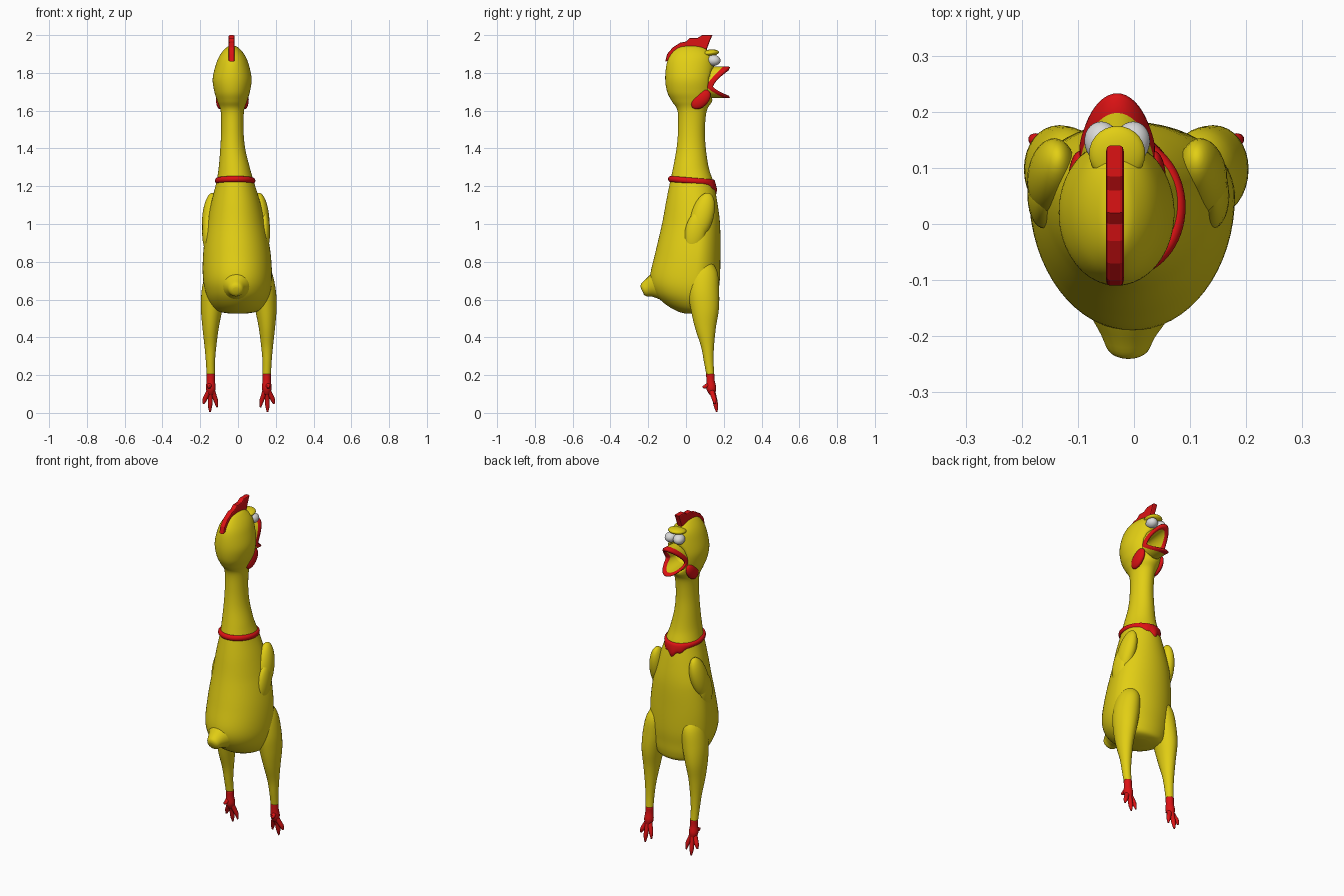
import bpy, bmesh, math
from mathutils import Vector, Euler, Matrix

if "Cube" in bpy.data.objects:
    bpy.data.objects.remove(bpy.data.objects["Cube"])


def material(name, rgb):
    m = bpy.data.materials.new(name)
    m.diffuse_color = (*rgb, 1)
    m.use_nodes = True
    m.node_tree.nodes["Principled BSDF"].inputs["Base Color"].default_value = m.diffuse_color
    return m


YELLOW = material("yellow rubber", (0.76, 0.62, 0.007))
RED = material("red paint", (0.72, 0.006, 0.007))
WHITE = material("eye white", (0.70, 0.70, 0.70))


def finish(name, bm, mats, smooth=True):
    bmesh.ops.recalc_face_normals(bm, faces=bm.faces)
    me = bpy.data.meshes.new(name)
    bm.to_mesh(me)
    bm.free()
    for m in mats:
        me.materials.append(m)
    for p in me.polygons:
        p.use_smooth = smooth
    ob = bpy.data.objects.new(name, me)
    bpy.context.collection.objects.link(ob)
    return ob


def skin(name, rings, mats, cap=True, loop=False, rule=None):
    """Bridge a list of point rings into a surface."""
    bm = bmesh.new()
    vs = [[bm.verts.new(p) for p in r] for r in rings]
    n = len(rings[0])
    for i in range(len(vs) if loop else len(vs) - 1):
        a, b = vs[i], vs[(i + 1) % len(vs)]
        for j in range(n):
            f = bm.faces.new((a[j], a[(j + 1) % n], b[(j + 1) % n], b[j]))
            if rule:
                f.material_index = rule(i)
    if cap:
        bm.faces.new(vs[0])
        bm.faces.new(vs[-1])
    return finish(name, bm, mats)


def spline(rows, k):
    """Catmull-Rom through all columns, k steps per span."""
    out = []
    for i in range(len(rows) - 1):
        quad = (rows[max(i - 1, 0)], rows[i], rows[i + 1], rows[min(i + 2, len(rows) - 1)])
        for s in range(k):
            t = s / k
            out.append([0.5 * (2 * b + (c - a) * t + (2 * a - 5 * b + 4 * c - d) * t * t
                               + (3 * b - a - 3 * c + d) * t ** 3) for a, b, c, d in zip(*quad)])
    return out + [list(rows[-1])]


def section(z, xc, rx, y0, y1, split=0.5, n=64):
    """Egg-shaped horizontal ring; split sets where it is widest."""
    yc = y0 + split * (y1 - y0)
    pts = []
    for j in range(n):
        c, s = math.cos(2 * math.pi * j / n), math.sin(2 * math.pi * j / n)
        pts.append(Vector((xc + rx * c, yc + s * ((y1 - yc) if s > 0 else (yc - y0)), z)))
    return pts


def tube(name, pts, mat, n=14):
    """Round tapering tube through (x, y, z, radius) points."""
    p = spline(pts, 4)
    rings = []
    for i, q in enumerate(p):
        d = Vector(p[min(i + 1, len(p) - 1)][:3]) - Vector(p[max(i - 1, 0)][:3])
        rot = d.to_track_quat('Z', 'Y')
        rings.append([Vector(q[:3]) + rot @ Vector((q[3] * math.cos(2 * math.pi * j / n),
                      q[3] * math.sin(2 * math.pi * j / n), 0)) for j in range(n)])
    return skin(name, rings, [mat])


def blob(name, loc, radii, mat, rot=(0, 0, 0)):
    bm = bmesh.new()
    m = Matrix.Translation(loc) @ Euler(rot).to_matrix().to_4x4() @ Matrix.Diagonal((*radii, 1))
    bmesh.ops.create_uvsphere(bm, u_segments=28, v_segments=18, radius=1, matrix=m)
    return finish(name, bm, [mat])


# Head, neck and torso: rows of z, centre x, half width, back y, chest y
profile = [
    (1.945, -.03, .004, .02, .03), (1.935, -.03, .03, -.04, .09), (1.90, -.03, .062, -.08, .135),
    (1.85, -.03, .085, -.102, .148), (1.77, -.031, .103, -.11, .15), (1.70, -.031, .094, -.10, .145),
    (1.65, -.031, .078, -.075, .138), (1.60, -.03, .062, -.045, .11), (1.50, -.03, .059, -.042, .10),
    (1.40, -.028, .066, -.05, .105), (1.30, -.02, .082, -.068, .12), (1.22, -.015, .10, -.085, .145),
    (1.12, -.012, .128, -.105, .165), (1.0, -.01, .155, -.127, .18), (.85, -.006, .178, -.162, .182),
    (.72, -.003, .183, -.19, .18), (.64, 0, .172, -.17, .172), (.58, 0, .148, -.115, .165),
    (.54, 0, .11, -.05, .15), (.525, 0, .04, 0, .11)]
rings = []
for row in spline(profile, 6):
    low = min(max((1.3 - row[0]) / 0.3, 0), 1)
    ring = section(*row, split=0.5 + 0.15 * low)
    for p in ring:   # hollow for the open mouth
        d = ((p.x + .03) / .062) ** 2 + ((p.z - 1.745) / .085) ** 2
        if p.y > .03 and d < 1:
            p.y -= .11 * (1 - d)
    rings.append(ring)
skin("body", rings, [YELLOW])

# Open beak: yellow skin, red lip band, yellow inside
def lip(scale, y_fixed=None, back=0):
    pts = []
    for j in range(48):
        c, s = math.cos(math.tau * j / 48), math.sin(math.tau * j / 48)
        y = .143 + .09 * abs(s) ** 1.3 - back if y_fixed is None else y_fixed
        pts.append((-.03 + .066 * scale * c, y, 1.728 + scale * s * (.105 if s > 0 else .06)))
    return pts

skin("beak", [lip(1, .08), lip(1.0, back=.035), lip(1.02, back=.008), lip(.97), lip(.82, back=.006),
              lip(.76, back=.025), lip(.6, .07)], [YELLOW, RED], cap=False,
     rule=lambda i: 1 if 1 <= i <= 4 else 0)

# Comb: bevelled plate from a side outline
outline = [(-.11, 1.86), (-.10, 1.90), (-.07, 1.935), (-.03, 1.96), (0, 1.966), (.02, 1.984), (.06, 1.984),
           (.085, 2.0), (.14, 2.0), (.125, 1.965), (.11, 1.925), (0, 1.91), (-.07, 1.87)]
bm = bmesh.new()
f = bm.faces.new([bm.verts.new((-.05, y, z)) for y, z in outline])
ext = bmesh.ops.extrude_face_region(bm, geom=[f])
bmesh.ops.translate(bm, vec=(.032, 0, 0), verts=[v for v in ext['geom'] if isinstance(v, bmesh.types.BMVert)])
bmesh.ops.recalc_face_normals(bm, faces=bm.faces)
bmesh.ops.bevel(bm, geom=[e for e in bm.edges if e.calc_face_angle(0) > .8 and abs(e.verts[0].co.x - e.verts[1].co.x) < .001],
                offset=.007, segments=2, affect='EDGES', profile=.5)
finish("comb", bm, [RED], smooth=False)

# Brow, eyes and ear patches
blob("brow", (-.03, .125, 1.905), (.05, .05, .018), YELLOW, (.12, 0, 0))
for side, word in ((-1, "left"), (1, "right")):
    blob(word + "_eye", (-.03 + side * .026, .145, 1.866), (.032, .038, .029), WHITE, (0, 0, -side * .25))
    blob(word + "_ear_patch", (-.03 + side * .066, .078, 1.66), (.021, .062, .04), RED, (.78, 0, 0))

# Collar: flattened ring with a pointed bib at the chest
rings = []
for j in range(64):
    a = math.tau * j / 64
    c, s = math.cos(a), math.sin(a)
    drop = max(0, s) ** 5 * (.045 + .012 * math.cos(a * 12))
    ring = []
    for k in range(12):
        u, w = math.cos(math.tau * k / 12), math.sin(math.tau * k / 12)
        r = .013 * u + (.2 * drop if w < -.1 else 0)
        z = 1.229 - .009 * s + .016 * w + (drop * w if w < 0 else 0)
        ring.append((-.015 + (.094 + r) * c, .03 + (.112 + r) * s, z))
    rings.append(ring)
skin("collar", rings, [RED], cap=False, loop=True)

# Tail stub
tube("tail", [(-.005, -.08, .69, .11), (-.008, -.15, .675, .078), (-.01, -.195, .662, .05),
              (-.01, -.223, .65, .036), (-.01, -.232, .646, .02)], YELLOW, 24)

# Wings, legs and feet on both sides
leg = [(.82, .10, .03, .06, .12), (.75, .115, .058, .02, .165), (.65, .13, .066, .01, .175),
       (.55, .143, .057, .025, .174), (.45, .149, .043, .048, .158), (.35, .15, .031, .08, .148),
       (.27, .15, .024, .095, .146), (.20, .148, .022, .108, .15)]
toes = {"outer": [(.15, .132, .13, .016), (.168, .142, .095, .013), (.18, .15, .07, .012), (.187, .152, .048, .005)],
        "middle": [(.148, .135, .13, .017), (.15, .15, .08, .013), (.152, .158, .04, .012), (.152, .163, .004, .004)],
        "inner": [(.146, .132, .13, .016), (.13, .145, .09, .013), (.12, .153, .06, .011), (.115, .157, .03, .004)],
        "rear": [(.15, .13, .15, .014), (.155, .112, .145, .012), (.157, .10, .138, .01), (.158, .088, .14, .005)]}
for side, word in ((-1, "left"), (1, "right")):
    shift = .004
    blob(word + "_wing", (side * .135 - .012, .085, 1.04), (.042, .06, .13), YELLOW, (-.28, -side * .10, 0))
    blob(word + "_wing_tip", (side * .15 - .01, .05, .96), (.03, .055, .11), YELLOW, (-.2, 0, 0))
    skin(word + "_leg", [section(z, side * x + shift, r, a, b, n=32) for z, x, r, a, b in spline(leg, 5)], [YELLOW])
    tube(word + "_ankle", [(side * .148 + shift, .129, .206, .0225), (side * .148 + shift, .13, .17, .022),
                           (side * .148 + shift, .134, .13, .026), (side * .148 + shift, .14, .10, .016)], RED, 20)
    for name, pts in toes.items():
        tube(f"{word}_{name}_toe", [(side * x + shift, y, z, r) for x, y, z, r in pts], RED)
